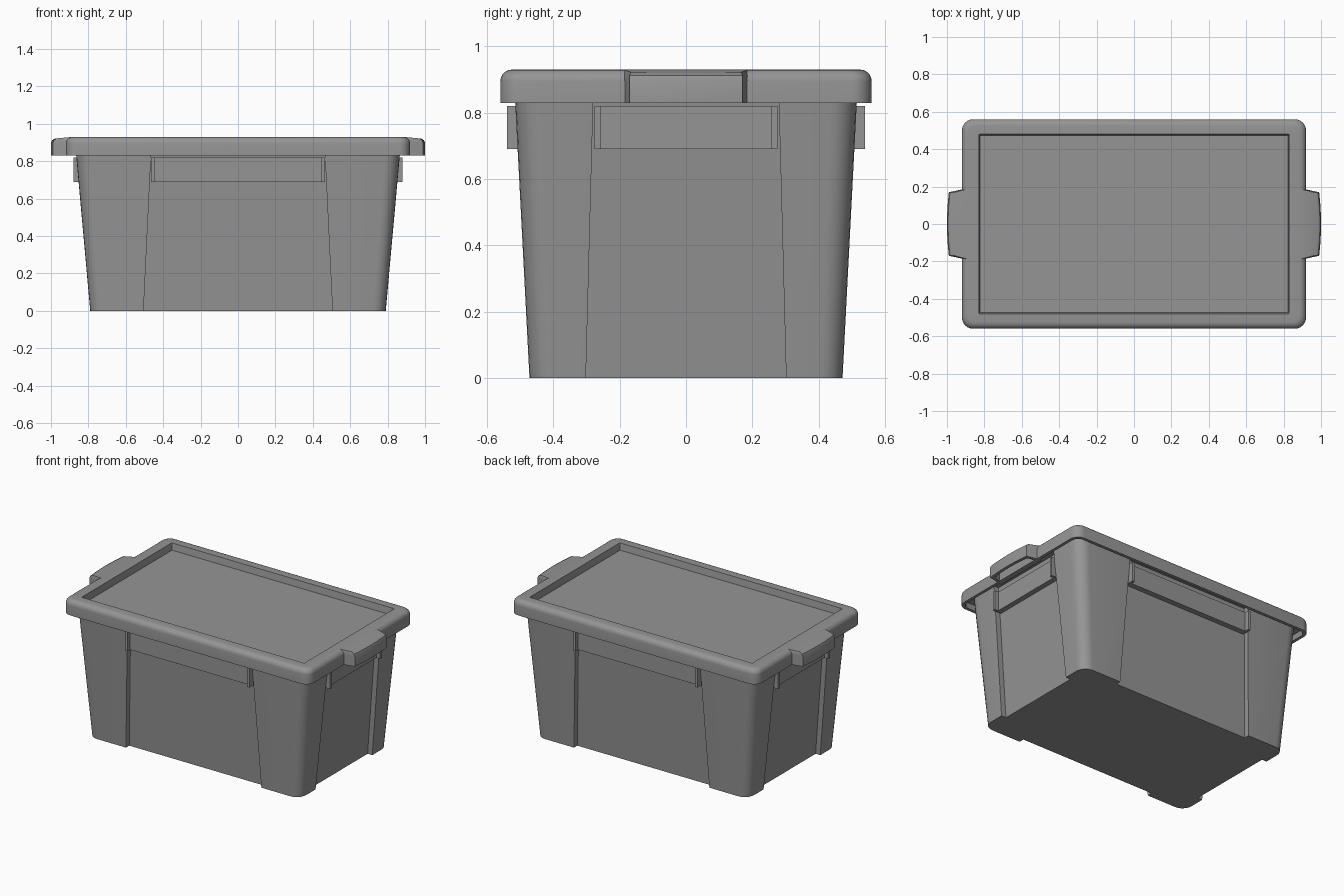
import bpy, bmesh, math

old = bpy.data.objects.get("Cube")
if old:
    bpy.data.objects.remove(old, do_unlink=True)

grey = bpy.data.materials.new("grey plastic")
grey.use_nodes = True
colour = (0.3, 0.3, 0.3, 1)
grey.diffuse_color = colour
grey.node_tree.nodes["Principled BSDF"].inputs["Base Color"].default_value = colour


def loft(name, rings):
    """Skin a stack of equal rings and cap both ends."""
    bm = bmesh.new()
    loops = [[bm.verts.new(p) for p in ring] for ring in rings]
    n = len(loops[0])
    for a, b in zip(loops, loops[1:]):
        for i in range(n):
            j = (i + 1) % n
            bm.faces.new((a[i], a[j], b[j], b[i]))
    bm.faces.new(loops[0])
    bm.faces.new(loops[-1])
    bmesh.ops.recalc_face_normals(bm, faces=bm.faces)
    mesh = bpy.data.meshes.new(name)
    bm.to_mesh(mesh)
    bm.free()
    mesh.materials.append(grey)
    obj = bpy.data.objects.new(name, mesh)
    bpy.context.collection.objects.link(obj)
    bpy.ops.object.select_all(action='DESELECT')
    obj.select_set(True)
    bpy.context.view_layer.objects.active = obj
    bpy.ops.object.shade_smooth_by_angle(angle=math.radians(32))
    return obj


def box(name, x0, x1, y0, y1, z0, z1):
    loft(name, [[(x0, y0, z), (x1, y0, z), (x1, y1, z), (x0, y1, z)] for z in (z0, z1)])


def corner(hx, hy, r, steps=6):
    angles = [math.pi / 2 * i / steps for i in range(steps + 1)]
    return [(hx - r + r * math.cos(a), hy - r + r * math.sin(a)) for a in angles]


def four_fold(quarter, z):
    """Reflect one quarter outline into a full ring."""
    ring = []
    for sx, sy in ((1, 1), (-1, 1), (-1, -1), (1, -1)):
        part = quarter if sx * sy > 0 else quarter[::-1]
        ring += [(sx * x, sy * y, z) for x, y in part]
    return ring


# Tapered tub with rounded corner posts and recessed panels
def tub_ring(z, depth=0.035):
    f = z / 0.83
    hx, hy = 0.79 + 0.075 * f, 0.472 + 0.043 * f
    px, py = 0.505 - 0.04 * f, 0.302 - 0.022 * f
    quarter = [(hx - depth, py), (hx, py)]
    quarter += corner(hx, hy, 0.07 + 0.01 * f)
    quarter += [(px, hy), (px, hy - depth)]
    return four_fold(quarter, z)


loft("tub", [tub_ring(0), tub_ring(0.865)])

# Lid: hollow skirt, rounded shoulder and sunken top
lid = [(0.895, 0.535, 0.04, 0.865), (0.9, 0.54, 0.045, 0.83), (0.92, 0.56, 0.06, 0.83)]
for i in range(6):
    a = math.pi / 2 * i / 5
    inset = 0.035 * (1 - math.cos(a))
    lid.append((0.92 - inset, 0.56 - inset, 0.06 - inset / 2, 0.895 + 0.035 * math.sin(a)))
lid += [(0.83, 0.48, 0.004, 0.93), (0.823, 0.473, 0.003, 0.885)]
loft("lid", [four_fold(corner(hx, hy, r), z) for hx, hy, r, z in lid])


# Hollow clips on the lid ends
def clip_ring(side, root, tip, trim, z, slope=0):
    ring = [(root, -0.192 + trim), (root, 0.192 - trim)]
    for k in range(7):
        t = 1 - k / 3
        ring.append((tip - 0.01 * t * t, t * (0.17 - trim)))
    return [(side * x, y, z - slope * max(0, x - root)) for x, y in ring]


for label, side in (("left", 1), ("right", -1)):
    loft(label + "_clip", [
        clip_ring(side, 0.905, 0.98, 0.02, 0.9),
        clip_ring(side, 0.905, 0.98, 0.02, 0.83),
        clip_ring(side, 0.885, 1.0, 0, 0.83),
        clip_ring(side, 0.885, 1.0, 0, 0.898),
        clip_ring(side, 0.885, 0.994, 0, 0.913),
        clip_ring(side, 0.885, 0.978, 0.003, 0.93, 0.09)])

# Grip bands under the lid, each ending in two small tabs
for label, s in (("back", 1), ("front", -1)):
    box(label + "_grip", -0.455, 0.455, *sorted((s * 0.45, s * 0.51)), 0.69, 0.82)
    for e in (1, -1):
        box(label + "_grip_tab", *sorted((e * 0.447, e * 0.464)),
            *sorted((s * 0.45, s * 0.54)), 0.69, 0.82)
for label, s in (("left", 1), ("right", -1)):
    box(label + "_grip", *sorted((s * 0.8, s * 0.852)), -0.265, 0.265, 0.69, 0.82)
    for e in (1, -1):
        box(label + "_grip_tab", *sorted((s * 0.8, s * 0.88)),
            *sorted((e * 0.258, e * 0.276)), 0.69, 0.82)
